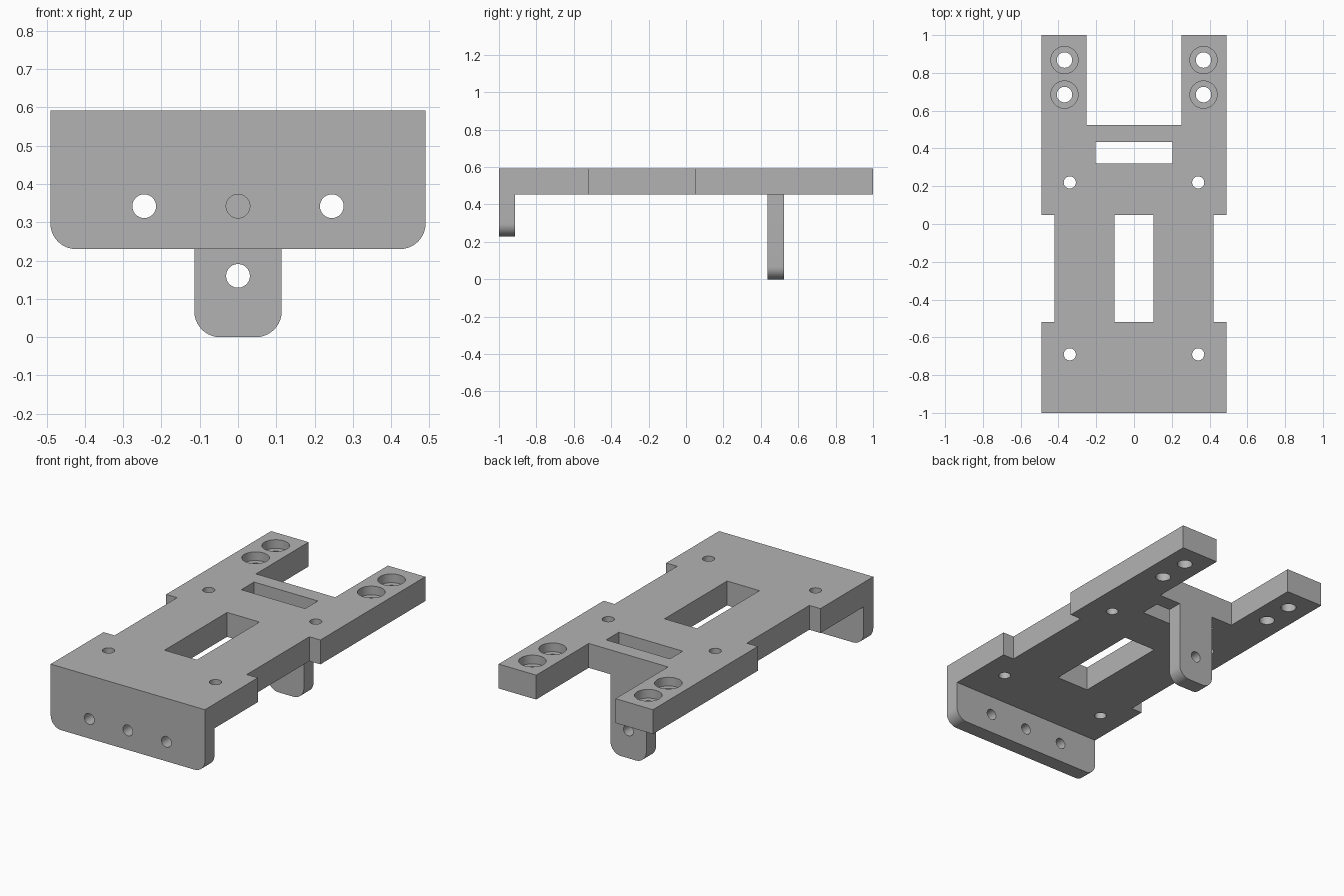
import bpy
import bmesh
from math import cos, sin, pi, radians
from mathutils import Vector

cube = bpy.data.objects.get("Cube")
if cube:
    bpy.data.objects.remove(cube, do_unlink=True)

TOP, UNDER = 0.592, 0.452

grey = bpy.data.materials.new("plain grey")
grey.use_nodes = True
colour = (0.45, 0.45, 0.45, 1)
grey.diffuse_color = colour
grey.node_tree.nodes["Principled BSDF"].inputs["Base Color"].default_value = colour


def prism(name, points, offset):
    """Extrude a closed flat outline along an offset."""
    bm = bmesh.new()
    face = bm.faces.new([bm.verts.new(p) for p in points])
    new = bmesh.ops.extrude_face_region(bm, geom=[face])["geom"]
    verts = [g for g in new if isinstance(g, bmesh.types.BMVert)]
    bmesh.ops.translate(bm, vec=Vector(offset), verts=verts)
    bmesh.ops.recalc_face_normals(bm, faces=bm.faces)
    mesh = bpy.data.meshes.new(name)
    bm.to_mesh(mesh)
    bm.free()
    mesh.materials.append(grey)
    obj = bpy.data.objects.new(name, mesh)
    bpy.context.collection.objects.link(obj)
    return obj


def box(name, x0, x1, y0, y1, z0, z1):
    return prism(name, [(x0, y0, z0), (x1, y0, z0), (x1, y1, z0), (x0, y1, z0)],
                 (0, 0, z1 - z0))


def drill(x, y, radius, z0=0.3, z1=0.8, steps=40):
    """Vertical round cutter."""
    ring = [(x + radius * cos(2 * pi * i / steps), y + radius * sin(2 * pi * i / steps), z0)
            for i in range(steps)]
    return prism("drill", ring, (0, 0, z1 - z0))


def cross_drill(x, z, y, radius=0.031, steps=40):
    """Round cutter running front to back through an upright."""
    ring = [(x + radius * cos(2 * pi * i / steps), y - 0.1, z + radius * sin(2 * pi * i / steps))
            for i in range(steps)]
    return prism("cross_drill", ring, (0, 0.3, 0))


def upright(name, half, z0, z1, y0, y1, r=0.067, steps=10):
    """Vertical plate with two rounded lower corners."""
    arc = [(half - r + r * sin(a), z0 + r - r * cos(a))
           for a in (pi / 2 * i / steps for i in range(steps + 1))]
    side = arc + [(half, z1)]
    outline = side + [(-x, z) for x, z in reversed(side)]
    return prism(name, [(x, y0, z) for x, z in outline], (0, y1 - y0, 0))


def combine(body, other, operation):
    mod = body.modifiers.new(operation, "BOOLEAN")
    mod.operation = operation
    mod.solver = "EXACT"
    mod.object = other
    bpy.context.view_layer.objects.active = body
    bpy.ops.object.modifier_apply(modifier=mod.name)
    bpy.data.objects.remove(other, do_unlink=True)


# Forked base plate with waisted sides
half = [(0.49, -1), (0.49, -0.52), (0.42, -0.52), (0.42, 0.048),
        (0.49, 0.048), (0.49, 1), (0.252, 1), (0.252, 0.523)]
outline = half + [(-x, y) for x, y in reversed(half)]
plate = prism("mounting_plate", [(x, y, UNDER) for x, y in outline], (0, 0, TOP - UNDER))

# Centre window and narrow slot
combine(plate, box("window", -0.103, 0.103, -0.52, 0.048, 0.3, 0.8), "DIFFERENCE")
combine(plate, box("slot", -0.203, 0.203, 0.32, 0.435, 0.3, 0.8), "DIFFERENCE")

# Screw holes, and counterbored holes in the fork arms
for side in (-1, 1):
    for y in (-0.69, 0.22):
        combine(plate, drill(side * 0.34, y, 0.032), "DIFFERENCE")
    for y in (0.685, 0.868):
        combine(plate, drill(side * 0.368, y, 0.041), "DIFFERENCE")
        combine(plate, drill(side * 0.368, y, 0.072, TOP - 0.05), "DIFFERENCE")

# Front flange with three holes
flange = upright("front_flange", 0.49, 0.23, UNDER, -1, -0.913)
for x in (-0.245, 0, 0.245):
    combine(flange, cross_drill(x, 0.342, -1), "DIFFERENCE")

# Rear hanging tab with one hole
tab = upright("rear_tab", 0.114, 0, UNDER, 0.435, 0.523)
combine(tab, cross_drill(0, 0.16, 0.435), "DIFFERENCE")

# Fuse into one solid bracket
combine(plate, flange, "UNION")
combine(plate, tab, "UNION")
plate.name = "mounting_bracket"

bpy.ops.object.select_all(action="DESELECT")
plate.select_set(True)
bpy.context.view_layer.objects.active = plate
bpy.ops.object.shade_smooth_by_angle(angle=radians(30))
